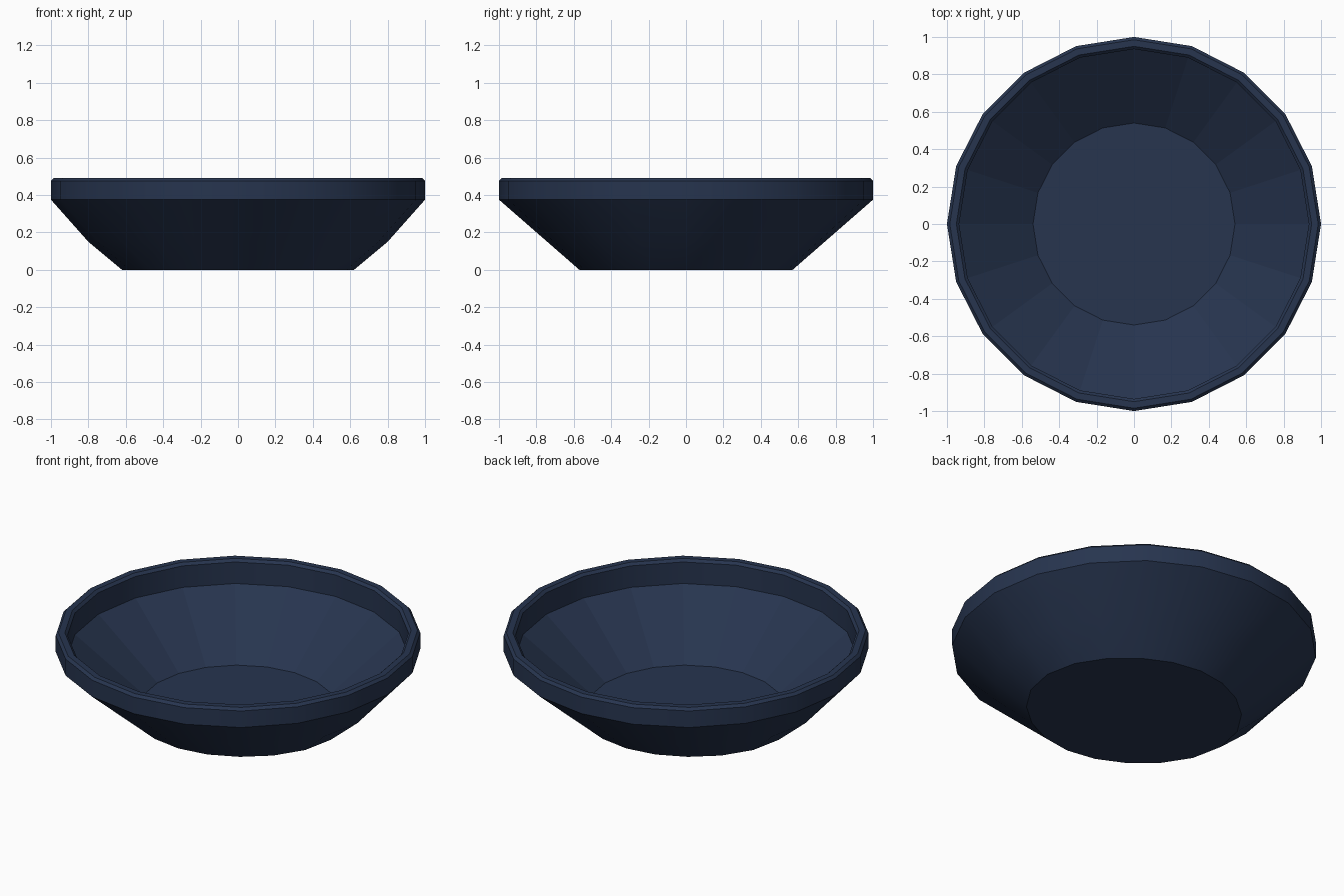
import bpy, bmesh, math

if "Cube" in bpy.data.objects:
    bpy.data.objects.remove(bpy.data.objects["Cube"])

SIDES = 20
# Profile from outside bottom, over the rim, to the inner floor:
# radius, height, extra bulge toward +x and -x
PROFILE = [
    (0.57, 0.00, 0.05),
    (0.742, 0.15, 0.058),
    (1.00, 0.375, 0.0),
    (1.00, 0.475, 0.0),
    (0.985, 0.49, 0.0),
    (0.95, 0.49, 0.0),
    (0.935, 0.475, 0.0),
    (0.935, 0.345, 0.0),
    (0.54, 0.035, 0.0),
]
INNER_SLOPE = len(PROFILE) - 2


def ring(bm, radius, z, bulge):
    verts = []
    for i in range(SIDES):
        a = math.tau * i / SIDES
        r = radius + bulge * math.cos(a) ** 4
        verts.append(bm.verts.new((r * math.cos(a), r * math.sin(a), z)))
    return verts


# Bowl shell
bm = bmesh.new()
rings = [ring(bm, *p) for p in PROFILE]
flat_faces = []
for k, (lo, hi) in enumerate(zip(rings, rings[1:])):
    for i in range(SIDES):
        j = (i + 1) % SIDES
        f = bm.faces.new((lo[i], lo[j], hi[j], hi[i]))
        if k == INNER_SLOPE:
            flat_faces.append(f.index)

# Underside and inner floor
bm.faces.new(rings[0][::-1])
bm.faces.new(rings[-1])
bm.normal_update()
bm.faces.index_update()

mesh = bpy.data.meshes.new("bowl")
bm.to_mesh(mesh)
bm.free()
bowl = bpy.data.objects.new("bowl", mesh)
bpy.context.collection.objects.link(bowl)

# Smooth outside, faceted inner slope
bpy.context.view_layer.objects.active = bowl
bowl.select_set(True)
bpy.ops.object.shade_smooth_by_angle(angle=math.radians(25))
first = INNER_SLOPE * SIDES
for p in mesh.polygons[first:first + SIDES]:
    p.use_smooth = False

# Dark navy glaze
mat = bpy.data.materials.new("navy_glaze")
mat.diffuse_color = (0.02, 0.035, 0.078, 1)
mat.use_nodes = True
mat.node_tree.nodes["Principled BSDF"].inputs["Base Color"].default_value = mat.diffuse_color
mesh.materials.append(mat)
